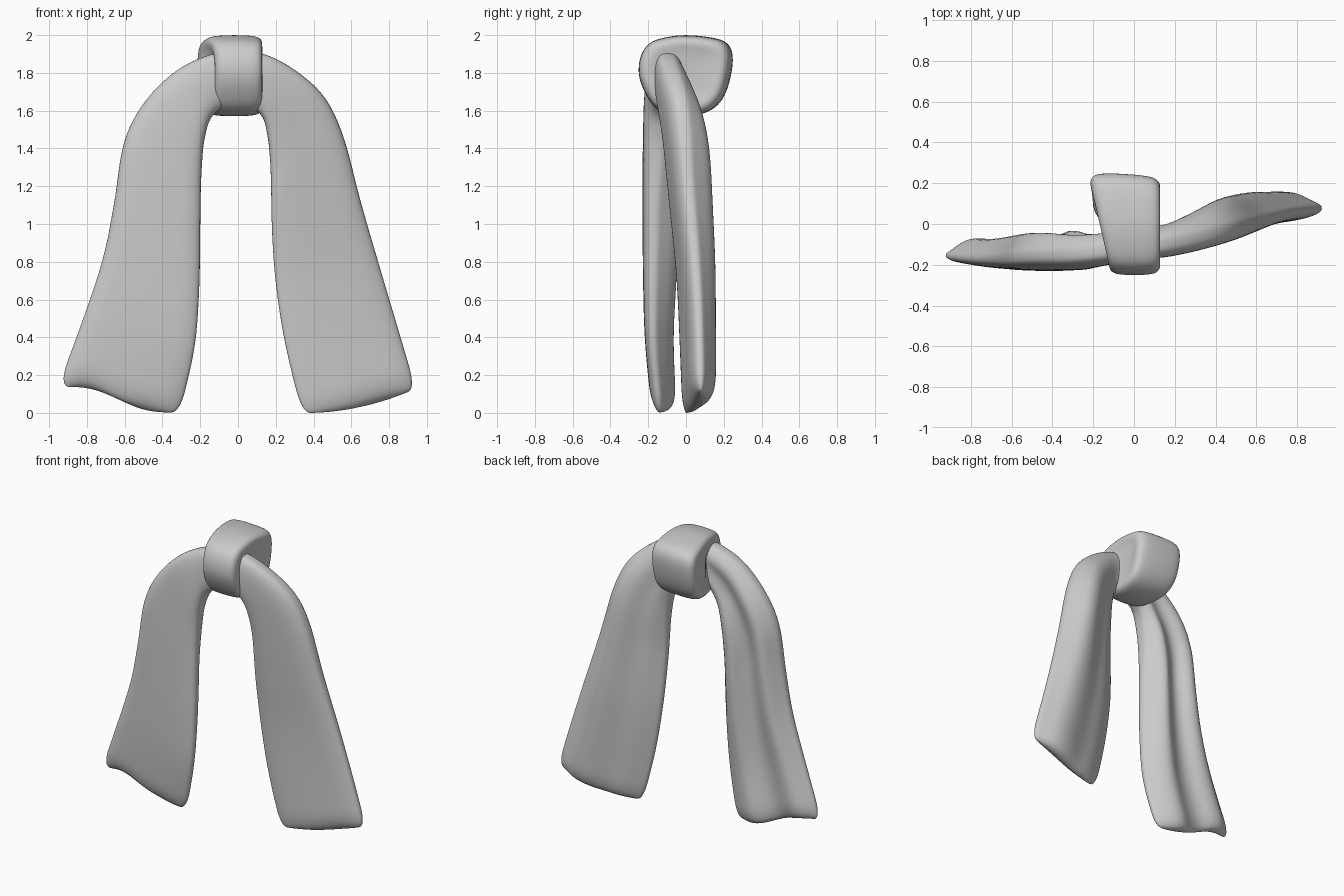
import bpy, bmesh
from math import sin, cos, pi

if "Cube" in bpy.data.objects:
    bpy.data.objects.remove(bpy.data.objects["Cube"])


def lerp(a, b, t):
    return a + (b - a) * t


def spline(rows, s, closed=False):
    """Catmull-Rom sample of a list of tuples at float index s."""
    n = len(rows)
    i = int(s) if closed else min(int(s), n - 2)
    t = s - i
    get = (lambda k: rows[k % n]) if closed else (lambda k: rows[max(0, min(n - 1, k))])
    return [0.5 * (2 * b + (c - a) * t + (2 * a - 5 * b + 4 * c - d) * t * t
                   + (3 * b - a - 3 * c + d) * t ** 3)
            for a, b, c, d in zip(get(i - 1), get(i), get(i + 1), get(i + 2))]


def loft(name, rings, strip_caps=False):
    bm = bmesh.new()
    vs = [[bm.verts.new(p) for p in r] for r in rings]
    n = len(rings[0])
    for a, b in zip(vs, vs[1:]):
        for i in range(n):
            bm.faces.new((a[i], a[(i + 1) % n], b[(i + 1) % n], b[i]))
    for r in (vs[0], vs[-1]):
        if strip_caps:                          # stitch front to back across the hem
            for i in range(n // 2):
                q = [r[i], r[i + 1], r[n - i - 1], r[(n - i) % n]]
                bm.faces.new(list(dict.fromkeys(q)))
        else:
            bm.faces.new(r)
    bmesh.ops.recalc_face_normals(bm, faces=bm.faces)
    me = bpy.data.meshes.new(name)
    bm.to_mesh(me)
    bm.free()
    for p in me.polygons:
        p.use_smooth = True
    ob = bpy.data.objects.new(name, me)
    bpy.context.collection.objects.link(ob)
    sub = ob.modifiers.new("smooth", 'SUBSURF')
    sub.levels = sub.render_levels = 1
    return ob


def tail(name, stations, folds, sag):
    """stations: inner x,z, outer x,z, front y inner/outer, thickness.
    folds: thickness multipliers from inner to outer edge, fading in downwards."""
    last = len(stations) - 1
    steps = [(last * 0.945 * i / 32, 1.0, 1.0) for i in range(33)]
    for k in range(1, 8):                       # rounded hem
        a = k / 7 * pi / 2 * 0.97
        steps.append((last * (0.945 + 0.055 * sin(a)), cos(a), 1 - 0.16 * (1 - cos(a))))
    rings = []
    for s, thick, wide in steps:
        xi, zi, xo, zo, yi, yo, T = spline(stations, s)
        f = s / last
        w = min(1, f * 1.8)
        ring = []
        for j in range(40):
            t = 2 * pi * j / 40
            c, sn = cos(t), sin(t)
            c = (1 if c >= 0 else -1) * abs(c) ** 0.85
            u = 0.5 - 0.5 * c
            v = 0.5 + (u - 0.5) * wide
            m = spline(folds, u * (len(folds) - 1))[0]
            depth = T * lerp(1, m, w)
            front = lerp(yi, yo, u)
            edge = T * lerp(1, (folds[0][0] * (1 - u) + folds[-1][0] * u), w)
            mid = front + lerp(edge, depth, abs(sn)) / 2
            y = mid + (1 if sn > 0 else -1) * abs(sn) ** 0.65 * depth / 2 * thick
            z = lerp(zi, zo, v) + sag(u) * f ** 5
            ring.append((lerp(xi, xo, v), y, z))
        rings.append(ring)
    return loft(name, rings, True)


# Right tail
tail("right_tail", [
    (0.00, 1.66, 0.00, 1.91, -0.16, -0.17, 0.15),
    (0.12, 1.58, 0.14, 1.90, -0.16, -0.17, 0.16),
    (0.155, 1.47, 0.31, 1.81, -0.145, -0.145, 0.185),
    (0.17, 1.33, 0.46, 1.67, -0.13, -0.11, 0.21),
    (0.175, 1.17, 0.56, 1.46, -0.115, -0.08, 0.22),
    (0.18, 0.95, 0.65, 1.12, -0.09, -0.045, 0.205),
    (0.20, 0.68, 0.74, 0.81, -0.065, -0.01, 0.185),
    (0.25, 0.36, 0.835, 0.49, -0.05, 0.015, 0.165),
    (0.34, -0.01, 0.945, 0.12, -0.035, 0.03, 0.15)],
    [(0.5,), (0.68,), (0.76,), (0.98,), (1.0,), (0.65,)],
    lambda u: -0.10 * u * (1 - u))

# Left tail, with deeper folds on the back
tail("left_tail", [
    (0.00, 1.66, 0.00, 1.91, -0.18, -0.18, 0.15),
    (-0.13, 1.58, -0.14, 1.90, -0.205, -0.20, 0.165),
    (-0.175, 1.46, -0.33, 1.81, -0.225, -0.22, 0.18),
    (-0.19, 1.32, -0.50, 1.64, -0.23, -0.225, 0.20),
    (-0.197, 1.15, -0.605, 1.43, -0.23, -0.23, 0.205),
    (-0.20, 0.92, -0.655, 1.12, -0.23, -0.23, 0.20),
    (-0.205, 0.65, -0.715, 0.82, -0.23, -0.225, 0.185),
    (-0.23, 0.34, -0.82, 0.50, -0.22, -0.215, 0.16),
    (-0.31, -0.01, -0.95, 0.15, -0.18, -0.195, 0.14)],
    [(0.6,), (0.93,), (1.02,), (0.72,), (0.62,), (0.9,), (0.98,), (0.6,)],
    lambda u: -0.02 * sin(2 * pi * u))

# Knot: a wide soft band with nearly flat sides
profile = [(0.0, 2.0), (0.12, 1.99), (0.21, 1.965), (0.248, 1.90), (0.238, 1.78),
           (0.195, 1.66), (0.11, 1.59), (-0.03, 1.57), (-0.15, 1.605),
           (-0.215, 1.69), (-0.25, 1.79), (-0.24, 1.89), (-0.19, 1.96), (-0.1, 1.99)]
outline = [spline(profile, k / 3, True) for k in range(len(profile) * 3)]
side = [(0.2, 0.91), (0.45, 0.92), (0.63, 0.95), (0.74, 0.99), (0.82, 0.99),
        (0.89, 0.95), (0.945, 0.86), (0.98, 0.70), (1.0, 0.3)]
rings = []
for sign, rows in ((-1, side), (1, side[::-1])):
    for scale, out in rows:
        ring = []
        for y, z in outline:
            left = lerp(-0.125, -0.215, (y + 0.245) / 0.49)
            right = 0.13
            x = (left + right) / 2 + sign * out * (right - left) / 2
            skew = 0.06 * max(0, y / 0.25) * (x + 0.1)      # back face slants
            ring.append((x, y * scale - skew, 1.785 + (z - 1.785) * scale))
        rings.append(ring)
loft("knot", rings)
